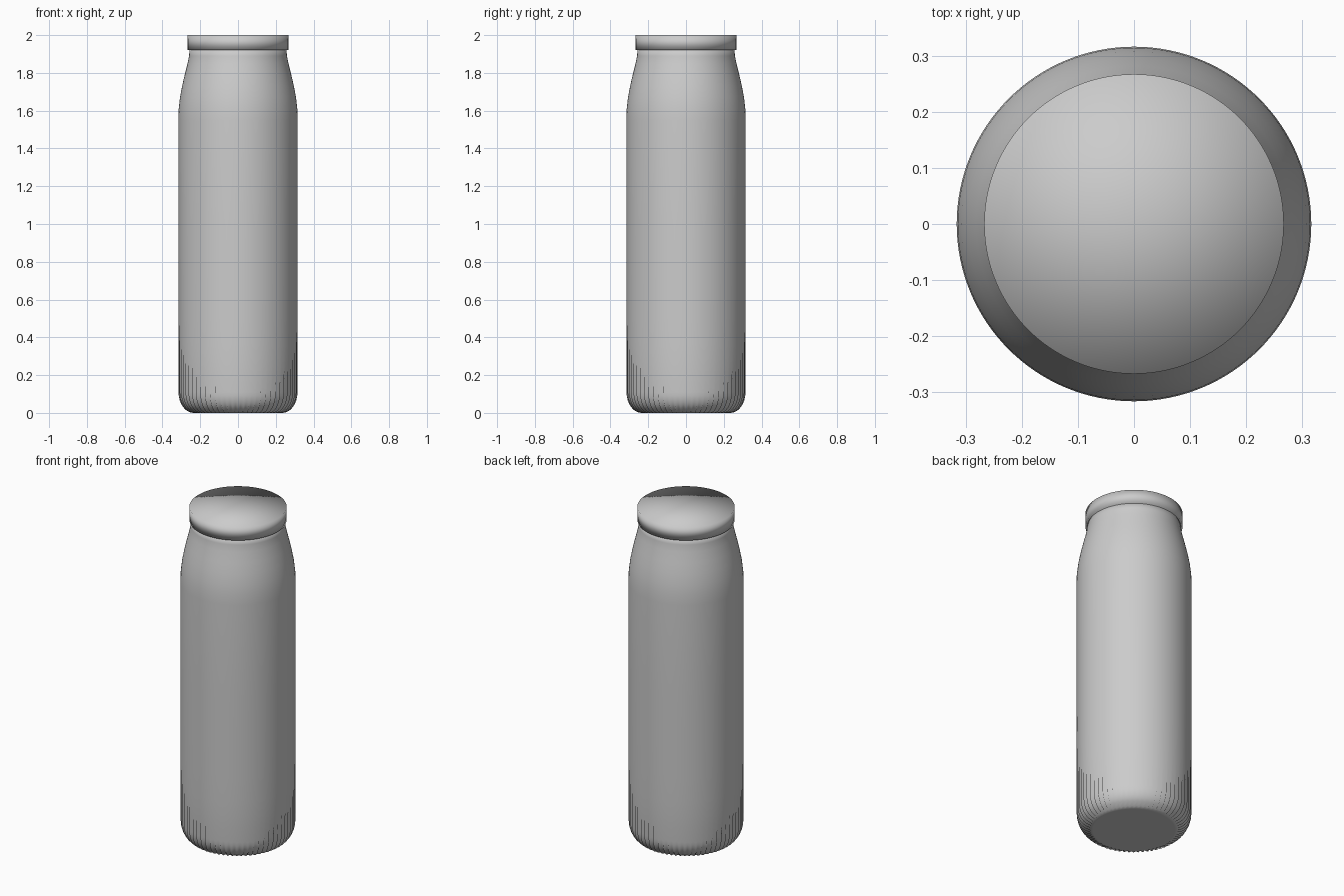
import bpy, bmesh, math

if "Cube" in bpy.data.objects:
    bpy.data.objects.remove(bpy.data.objects["Cube"])

SEG = 128  # two columns per flute, 64 flutes


def lathe(name, rings, offset=None):
    """Revolve (radius, z) rings around z and close both ends with fans."""
    bm = bmesh.new()
    loops = []
    for k, (r, z) in enumerate(rings):
        loop = []
        for i in range(SEG):
            a = 2 * math.pi * i / SEG
            dr, dz = offset(k, i) if offset else (0, 0)
            loop.append(bm.verts.new(((r + dr) * math.cos(a), (r + dr) * math.sin(a), z + dz)))
        loops.append(loop)
    for lo, hi in zip(loops, loops[1:]):
        for i in range(SEG):
            j = (i + 1) % SEG
            bm.faces.new((lo[i], lo[j], hi[j], hi[i]))
    for loop, z in ((loops[0], rings[0][1]), (loops[-1], rings[-1][1])):
        centre = bm.verts.new((0, 0, z))
        for i in range(SEG):
            bm.faces.new((loop[i], loop[(i + 1) % SEG], centre))
    bmesh.ops.recalc_face_normals(bm, faces=bm.faces)
    me = bpy.data.meshes.new(name)
    bm.to_mesh(me)
    bm.free()
    ob = bpy.data.objects.new(name, me)
    bpy.context.collection.objects.link(ob)
    me.shade_smooth()
    return ob


# Bottle body: flat base, rounded fluted heel, straight wall, shoulder, neck
rings, flute = [(0.225, 0.0)], [(0, 0)]
STEPS = 8
for s in range(STEPS + 1):
    t = math.pi / 2 * s / STEPS
    rings.append((0.235 + 0.08 * math.sin(t), 0.11 - 0.11 * math.cos(t)))
    depth = 0.018 * min(1, s / 2)
    flute.append((-depth * math.sin(t), depth * math.cos(t)))
for z, depth in ((0.15, 0.014), (0.2, 0.009), (0.27, 0.004), (0.36, 0.001), (0.5, 0)):
    rings.append((0.315, z))
    flute.append((-depth, 0))
rings += [(0.316, 1.0), (0.316, 1.55), (0.314, 1.61), (0.307, 1.67), (0.296, 1.73),
          (0.282, 1.79), (0.267, 1.85), (0.259, 1.89), (0.256, 1.93)]
flute += [(0, 0)] * (len(rings) - len(flute))
lathe("bottle_body", rings, lambda k, i: flute[k] if i % 2 else (0, 0))

# Cap: flat disc slightly wider than the neck
lathe("bottle_cap", [(0.266, 1.92), (0.267, 2.0)])
